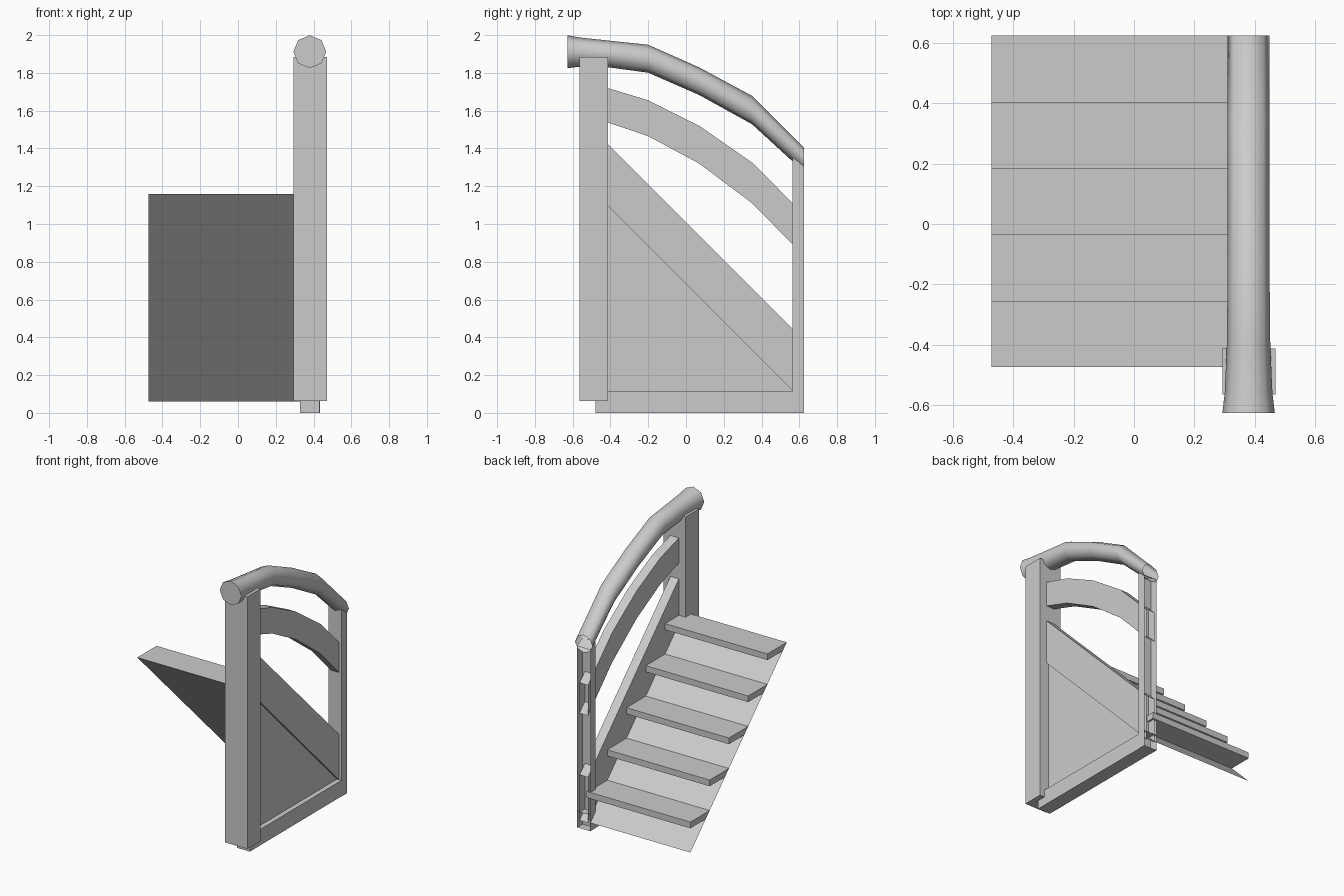
import bpy, bmesh, math

if "Cube" in bpy.data.objects:
    bpy.data.objects.remove(bpy.data.objects["Cube"])

XC = 0.38            # centre of the railing in x
BACK = 0.625         # open cut plane at the back


def make(name, verts, faces):
    me = bpy.data.meshes.new(name)
    me.from_pydata(verts, [], faces)
    bm = bmesh.new()
    bm.from_mesh(me)
    bmesh.ops.recalc_face_normals(bm, faces=bm.faces)
    bm.to_mesh(me)
    bm.free()
    ob = bpy.data.objects.new(name, me)
    bpy.context.collection.objects.link(ob)
    return ob


def prism(name, outline, x0, x1, open_back=False):
    """Extrude a (y, z) outline along x; optionally leave the back cut open."""
    n = len(outline)
    verts = [(x, y, z) for x in (x0, x1) for y, z in outline]
    faces = [tuple(range(n)), tuple(range(n, 2 * n))]
    for i in range(n):
        j = (i + 1) % n
        if open_back and outline[i][0] == BACK and outline[j][0] == BACK:
            continue
        faces.append((i, j, j + n, i + n))
    return make(name, verts, faces)


def rect(y0, y1, z0, z1):
    return [(y0, z0), (y1, z0), (y1, z1), (y0, z1)]


def rail(name, top, bottom, half):
    return prism(name, top + bottom[::-1], XC - half, XC + half, True)


# Posts and base
prism("front_post", rect(-0.565, -0.413, 0.062, 1.885), XC - 0.087, XC + 0.09)
prism("back_post", [(0.565, 0), (BACK, 0), (BACK, 1.31), (0.565, 1.35)],
      XC - 0.053, XC + 0.053, True)
rail("base_rail", [(-0.48, 0.115), (BACK, 0.115)], [(-0.48, 0), (BACK, 0)], 0.051)

# Diagonal stringer with thin infill panel below it
rail("stringer", [(-0.45, 1.46), (BACK, 0.385)], [(-0.45, 1.135), (BACK, 0.055)], 0.034)
prism("infill_panel", [(-0.45, 0.1), (0.58, 0.1), (-0.45, 1.14)], XC - 0.015, XC + 0.015)

# Curved middle rail
rail("middle_rail",
     [(-0.45, 1.73), (-0.2, 1.655), (0.07, 1.52), (0.35, 1.325), (BACK, 1.05)],
     [(-0.45, 1.55), (-0.2, 1.465), (0.07, 1.32), (0.35, 1.11), (BACK, 0.83)], 0.034)

# Octagonal handrail: y, centre z, half width, half height
rings = [(-0.627, 1.912, 0.087, 0.087), (-0.56, 1.91, 0.079, 0.077),
         (-0.4, 1.899, 0.072, 0.071), (-0.2, 1.875, 0.07, 0.074),
         (0.07, 1.756, 0.07, 0.073), (0.35, 1.603, 0.07, 0.075),
         (BACK, 1.34, 0.07, 0.064)]
verts, faces = [], [tuple(range(8))]
for r, (y, z, w, h) in enumerate(rings):
    for k in range(8):
        a = math.tau * k / 8
        verts.append((XC + w * math.cos(a), y, z + h * math.sin(a)))
        if r:
            j = (k + 1) % 8
            b = r * 8
            faces.append((b - 8 + k, b - 8 + j, b + j, b + k))
handrail = make("handrail", verts, faces)
bpy.context.view_layer.objects.active = handrail
handrail.select_set(True)
bpy.ops.object.shade_smooth_by_angle(angle=math.radians(60))

# Sloping sheet under the stairs and five treads
XL, XR = -0.473, 0.36
make("stair_underside",
     [(XL, -0.475, 1.16), (XR, -0.475, 1.16), (XR, BACK, 0.06), (XL, BACK, 0.06)],
     [(0, 1, 2, 3)])
for i in range(5):
    y, z = -0.475 + 0.22 * i, 1.16 - 0.22 * i
    prism(f"tread_{i + 1}",
          [(y, z), (y + 0.22, z), (y + 0.22, z - 0.045), (y + 0.045, z - 0.045)], XL, XR)
